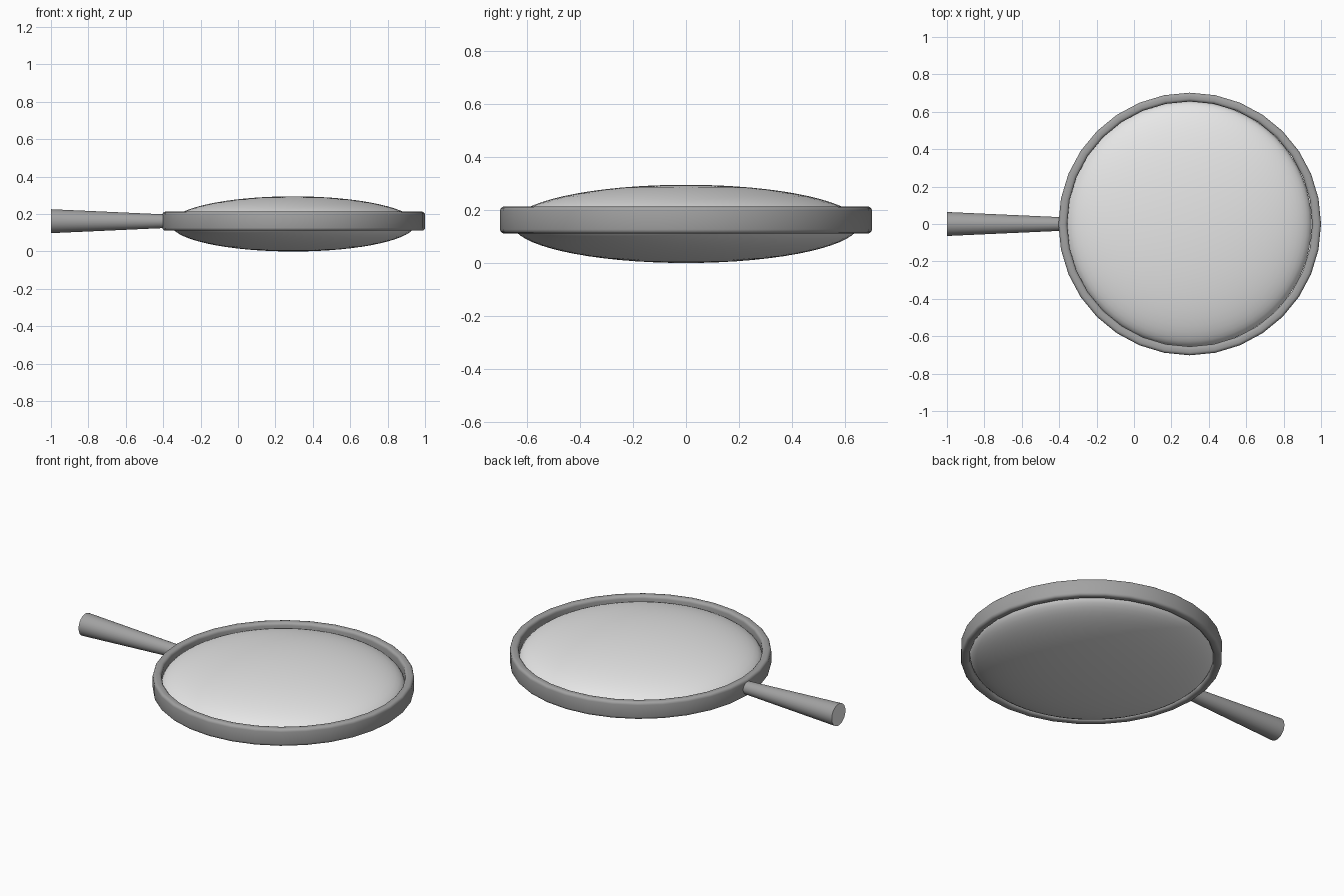
import bpy
import bmesh
import math
from mathutils import Matrix, Vector

if "Cube" in bpy.data.objects:
    bpy.data.objects.remove(bpy.data.objects["Cube"])

CX, CZ = 0.298, 0.162


def material(name, v):
    m = bpy.data.materials.new(name)
    m.diffuse_color = (v, v, v, 1)
    m.use_nodes = True
    m.node_tree.nodes["Principled BSDF"].inputs["Base Color"].default_value = m.diffuse_color
    return m


frame_grey = material("frame grey", 0.36)
lens_grey = material("lens light grey", 0.8)


def finish(name, bm, mats, angle=45):
    bmesh.ops.recalc_face_normals(bm, faces=bm.faces)
    me = bpy.data.meshes.new(name)
    bm.to_mesh(me)
    bm.free()
    ob = bpy.data.objects.new(name, me)
    bpy.context.collection.objects.link(ob)
    for m in mats:
        me.materials.append(m)
    bpy.ops.object.select_all(action='DESELECT')
    ob.select_set(True)
    bpy.context.view_layer.objects.active = ob
    bpy.ops.object.shade_smooth_by_angle(angle=math.radians(angle))
    return ob


# Frame: rounded rectangular section swept round the lens
r0, r1, h, c = 0.655, 0.702, 0.051, 0.016
profile = []
for cx, cz, start in ((r1 - c, h - c, 0), (r0 + c, h - c, 90),
                      (r0 + c, c - h, 180), (r1 - c, c - h, 270)):
    for k in range(4):
        a = math.radians(start + 30 * k)
        profile.append((cx + c * math.cos(a), cz + c * math.sin(a)))
N = 32
bm = bmesh.new()
rings = []
for i in range(N):
    a = 2 * math.pi * i / N
    rings.append([bm.verts.new((CX + r * math.cos(a), r * math.sin(a), CZ + z))
                  for r, z in profile])
P = len(profile)
for i in range(N):
    A, B = rings[i], rings[(i + 1) % N]
    for j in range(P):
        bm.faces.new((A[j], B[j], B[(j + 1) % P], A[(j + 1) % P]))
finish("frame_ring", bm, [frame_grey])

# Lens: flattened sphere
bm = bmesh.new()
bmesh.ops.create_uvsphere(bm, u_segments=64, v_segments=32, radius=1)
bmesh.ops.scale(bm, vec=Vector((0.655, 0.655, 0.1475)), verts=bm.verts)
bmesh.ops.translate(bm, vec=Vector((CX - 0.003, 0, 0.1475)), verts=bm.verts)
finish("lens", bm, [lens_grey], 60)

# Handle: cone widening towards its end, with a pale end cap
bm = bmesh.new()
x0, x1 = -1.0, -0.38
bmesh.ops.create_cone(bm, cap_ends=True, segments=32, radius1=0.064,
                      radius2=0.036, depth=x1 - x0)
bmesh.ops.rotate(bm, verts=bm.verts, cent=(0, 0, 0),
                 matrix=Matrix.Rotation(math.pi / 2, 3, 'Y'))
bmesh.ops.translate(bm, vec=Vector(((x0 + x1) / 2, 0, CZ)), verts=bm.verts)
for f in bm.faces:
    f.material_index = 1 if f.calc_center_median().x < x0 + 0.01 else 0
finish("handle", bm, [frame_grey, lens_grey])
